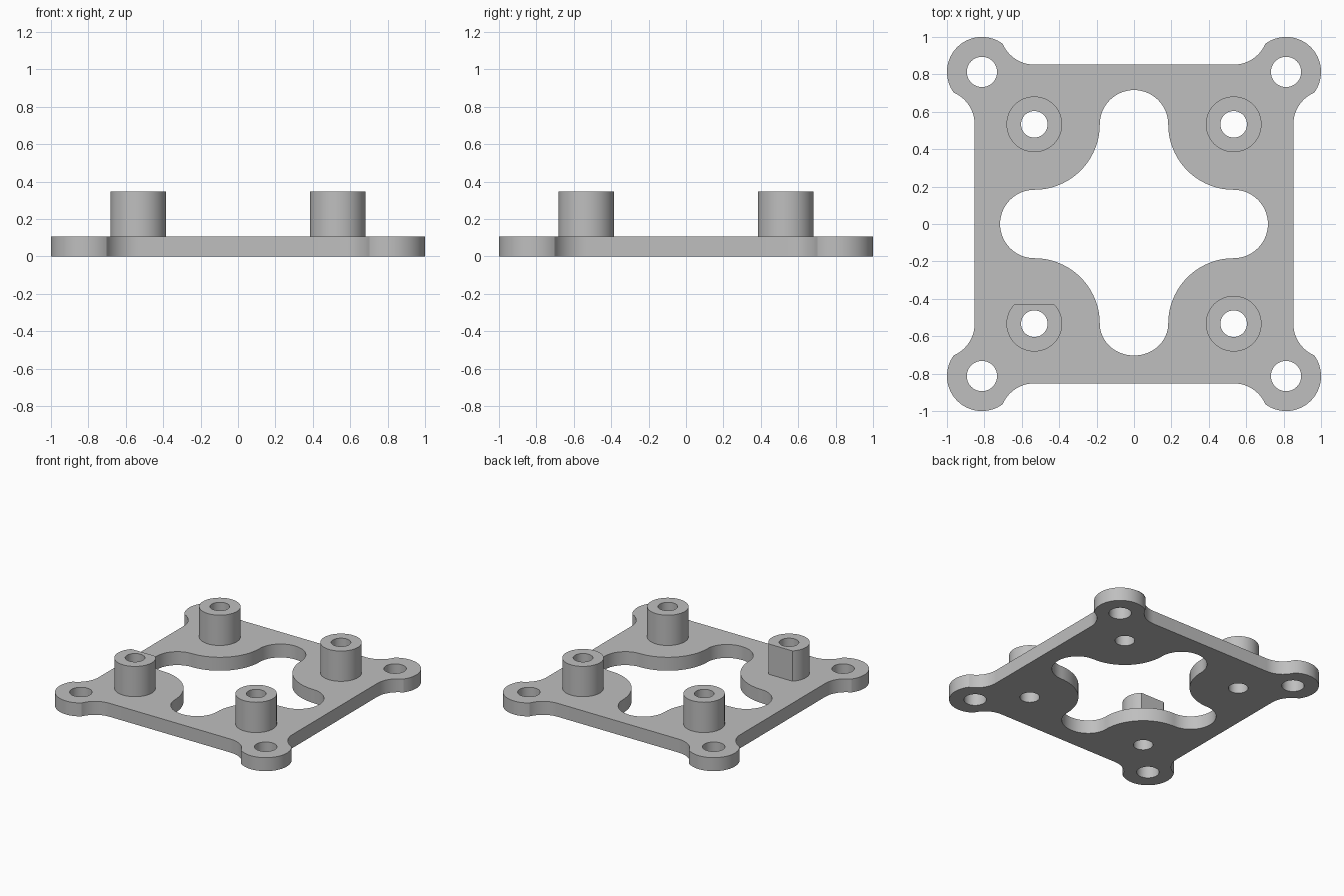
import bpy, bmesh
from math import sin, cos, radians, sqrt, asin, degrees, pi
from mathutils import Vector, Matrix

cube = bpy.data.objects.get("Cube")
if cube:
    bpy.data.objects.remove(cube)

PLATE_TOP, PEG_TOP = 0.107, 0.348
PEG = 0.533          # peg centre offset from the axes
LUG = 0.813          # lug centre offset from the axes
EDGE = 0.852         # straight plate edge
LOBE = 0.183         # cutout lobe radius

grey = bpy.data.materials.new("grey_metal")
grey.use_nodes = True
colour = (0.52, 0.52, 0.52, 1)
grey.diffuse_color = colour
grey.node_tree.nodes["Principled BSDF"].inputs["Base Color"].default_value = colour


def arc(cx, cy, r, start, end, steps):
    """Points along an arc, without its last point."""
    angles = [radians(start + (end - start) * i / steps) for i in range(steps)]
    return [Vector((cx + r * cos(a), cy + r * sin(a))) for a in angles]


def four_way(points):
    """Repeat a quarter outline around the centre."""
    return [Matrix.Rotation(k * pi / 2, 2) @ p for k in range(4) for p in points]


def prism(name, loops, z0, z1):
    """Extrude an outline with holes between two heights."""
    curve = bpy.data.curves.new(name, "CURVE")
    curve.dimensions, curve.fill_mode = "2D", "BOTH"
    curve.extrude = (z1 - z0) / 2
    for loop in loops:
        spline = curve.splines.new("POLY")
        spline.points.add(len(loop) - 1)
        for point, p in zip(spline.points, loop):
            point.co = (p.x, p.y, 0, 1)
        spline.use_cyclic_u = True
    source = bpy.data.objects.new(name + "_outline", curve)
    bpy.context.collection.objects.link(source)
    graph = bpy.context.evaluated_depsgraph_get()
    mesh = bpy.data.meshes.new_from_object(source.evaluated_get(graph))
    bpy.data.objects.remove(source)

    bm = bmesh.new()
    bm.from_mesh(mesh)
    bmesh.ops.translate(bm, verts=bm.verts, vec=(0, 0, (z0 + z1) / 2))
    bmesh.ops.remove_doubles(bm, verts=bm.verts, dist=0.0001)
    bmesh.ops.recalc_face_normals(bm, faces=bm.faces)
    bm.to_mesh(mesh)
    bm.free()
    mesh.materials.clear()
    mesh.materials.append(grey)
    obj = bpy.data.objects.new(name, mesh)
    bpy.context.collection.objects.link(obj)
    bpy.ops.object.select_all(action="DESELECT")
    obj.select_set(True)
    bpy.context.view_layer.objects.active = obj
    bpy.ops.object.shade_smooth_by_angle(angle=radians(25))
    return obj


# Plate outline: concave fillet, round lug, mirrored fillet at each corner
FILLET = 0.184
fillet = arc(EDGE + FILLET, PEG, FILLET, 180, 112.7, 14)
lug = arc(LUG, LUG, 0.187, -36, 126, 36) + arc(LUG, LUG, 0.187, 126, 127, 1)
outline = four_way(fillet + lug + [p.yx for p in reversed(fillet)])

# Cross-shaped cutout: round lobes joined by sweeps around the pegs
cutout = four_way(arc(PEG, 0, LOBE, -90, 90, 32)
                  + arc(PEG, PEG, PEG - LOBE, 270, 180, 28))
for p in cutout:
    if p.y < -PEG:
        p.y = -PEG + (p.y + PEG) * 0.93

# Plate with lug holes and peg holes
corners = [(x, y) for x in (-1, 1) for y in (-1, 1)]
holes = [arc(x * d, y * d, r, 0, 360, 40)
         for x, y in corners for d, r in ((LUG, 0.081), (PEG, 0.071))]
prism("base_plate", [outline, cutout] + holes, 0, PLATE_TOP)

# Hollow pegs; the front one on the -x side has a flat facing the back
for x, y in corners:
    name = ("front" if y < 0 else "back") + ("_right" if x < 0 else "_left") + "_peg"
    rim = arc(x * PEG, y * PEG, 0.149, 0, 360, 64)
    if x < 0 and y < 0:
        cut = degrees(asin(0.106 / 0.149))
        rim = arc(x * PEG, y * PEG, 0.149, 180 - cut, 360 + cut, 50)
        rim.append(Vector((x * PEG + sqrt(0.149**2 - 0.106**2), y * PEG + 0.106)))
    prism(name, [rim, arc(x * PEG, y * PEG, 0.071, 0, 360, 40)], PLATE_TOP, PEG_TOP)
